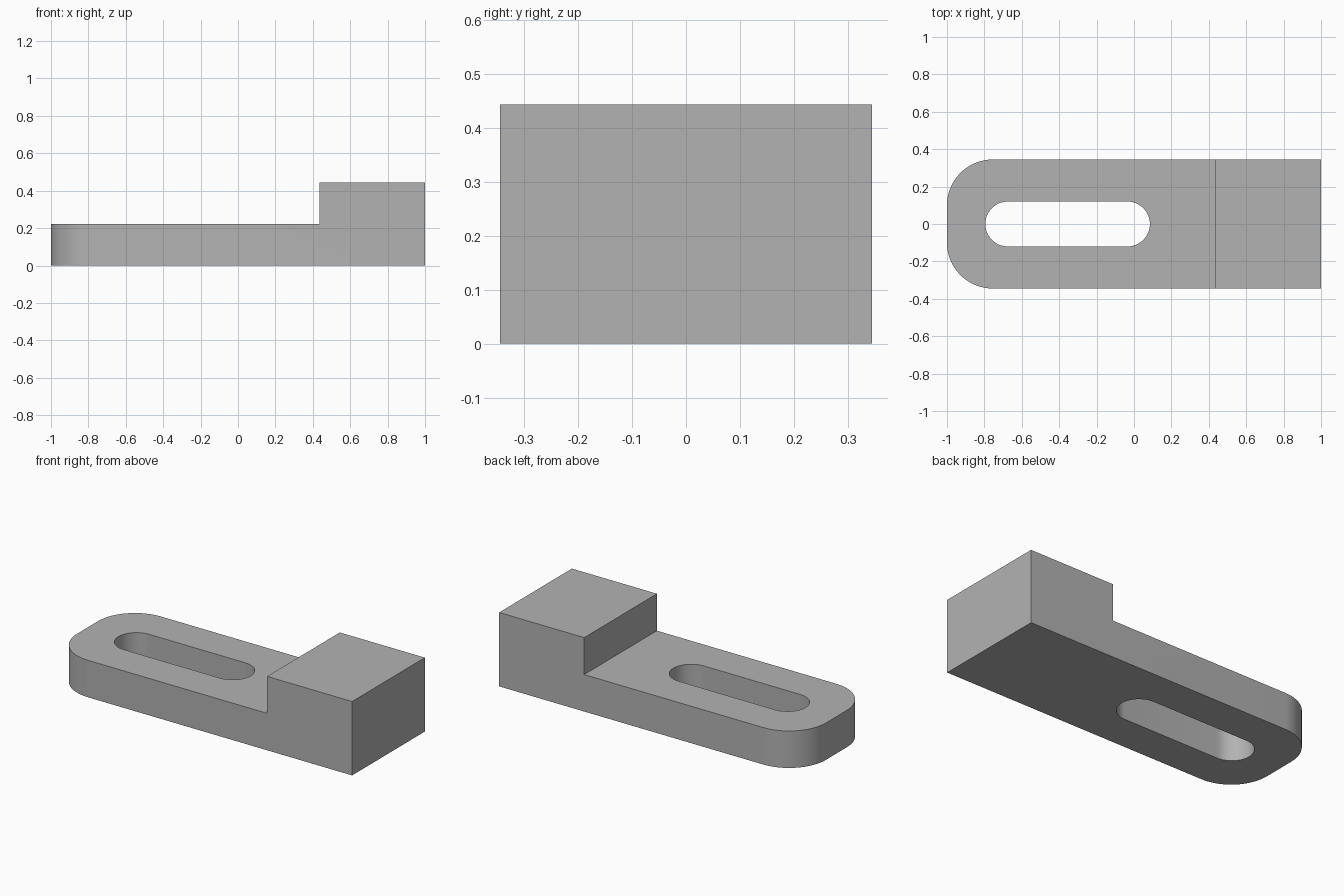
import bpy, bmesh, math

if "Cube" in bpy.data.objects:
    bpy.data.objects.remove(bpy.data.objects["Cube"], do_unlink=True)

HALF_WIDTH = 0.345
BASE_TOP, BLOCK_TOP = 0.222, 0.444
STEP_X = 0.435
CORNER_RADIUS = 0.245
SLOT_RADIUS, SLOT_LEFT, SLOT_RIGHT = 0.12, -0.675, -0.035

grey = bpy.data.materials.new("plain grey")
grey.use_nodes = True
colour = (0.45, 0.45, 0.45, 1)
grey.diffuse_color = colour
grey.node_tree.nodes["Principled BSDF"].inputs["Base Color"].default_value = colour


def extrude_outline(name, points, offset, round_corners=False):
    """Make a solid by sweeping a flat outline along an offset."""
    bm = bmesh.new()
    face = bm.faces.new([bm.verts.new(p) for p in points])
    swept = bmesh.ops.extrude_face_region(bm, geom=[face], use_keep_orig=True)
    moved = [g for g in swept["geom"] if isinstance(g, bmesh.types.BMVert)]
    bmesh.ops.translate(bm, verts=moved, vec=offset)
    bmesh.ops.recalc_face_normals(bm, faces=bm.faces)
    if round_corners:
        # Upright edges at the slotted end
        ends = [e for e in bm.edges if all(v.co.x < -0.99 for v in e.verts)
                and abs(e.verts[0].co.z - e.verts[1].co.z) > 0.1]
        bmesh.ops.bevel(bm, geom=ends, offset=CORNER_RADIUS, segments=16,
                        profile=0.5, affect='EDGES')
    mesh = bpy.data.meshes.new(name)
    bm.to_mesh(mesh)
    bm.free()
    mesh.materials.append(grey)
    obj = bpy.data.objects.new(name, mesh)
    bpy.context.collection.objects.link(obj)
    return obj


# Stepped clamp body, swept across its width
profile = [(-1, 0), (1, 0), (1, BLOCK_TOP), (STEP_X, BLOCK_TOP),
           (STEP_X, BASE_TOP), (-1, BASE_TOP)]
body = extrude_outline("stepped_clamp_body",
                       [(x, -HALF_WIDTH, z) for x, z in profile],
                       (0, 2 * HALF_WIDTH, 0), round_corners=True)

# Round-ended slot cutter
outline = []
for centre, start in ((SLOT_RIGHT, -math.pi / 2), (SLOT_LEFT, math.pi / 2)):
    for i in range(25):
        a = start + math.pi * i / 24
        outline.append((centre + SLOT_RADIUS * math.cos(a),
                        SLOT_RADIUS * math.sin(a), -0.1))
cutter = extrude_outline("slot_cutter", outline, (0, 0, 0.5))
cutter.hide_render = True

# Cut the slot through the plate
cut = body.modifiers.new("slot", 'BOOLEAN')
cut.operation = 'DIFFERENCE'
cut.solver = 'EXACT'
cut.object = cutter
bpy.ops.object.select_all(action='DESELECT')
bpy.context.view_layer.objects.active = body
body.select_set(True)
bpy.ops.object.modifier_apply(modifier=cut.name)
bpy.data.objects.remove(cutter, do_unlink=True)
bpy.ops.object.shade_smooth_by_angle(angle=math.radians(30))
